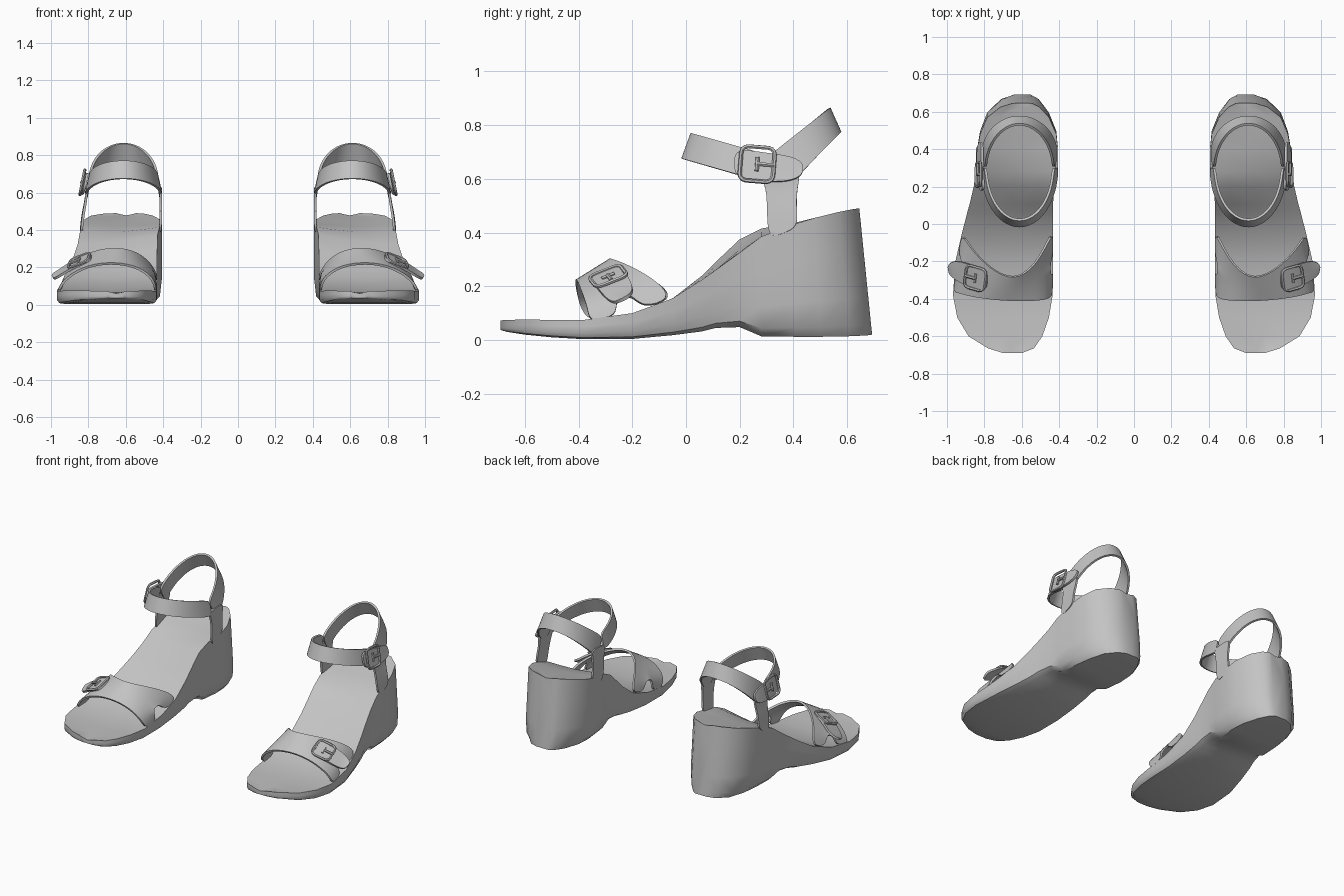
import bpy, bmesh, math
from mathutils import Vector, Matrix

if "Cube" in bpy.data.objects:
    bpy.data.objects.remove(bpy.data.objects["Cube"])

grey = bpy.data.materials.new("soft grey")
grey.diffuse_color = (0.55, 0.55, 0.55, 1)
grey.use_nodes = True
grey.node_tree.nodes["Principled BSDF"].inputs["Base Color"].default_value = grey.diffuse_color


def finish(ob, subdiv=0, thickness=0, angle=35):
    """Thicken, mirror to the second shoe, bake modifiers and shade."""
    if subdiv:
        ob.modifiers.new("smooth", 'SUBSURF').levels = subdiv
    if thickness:
        m = ob.modifiers.new("thick", 'SOLIDIFY')
        m.thickness, m.offset = thickness, 0
    name = ob.name
    dg = bpy.context.evaluated_depsgraph_get()
    mesh = bpy.data.meshes.new_from_object(ob.evaluated_get(dg))
    bpy.data.objects.remove(ob)
    bm = bmesh.new()
    bm.from_mesh(mesh)
    bmesh.ops.recalc_face_normals(bm, faces=bm.faces)
    bm.to_mesh(mesh)
    bm.free()
    mesh.materials.clear()
    mesh.materials.append(grey)
    new = bpy.data.objects.new(name, mesh)
    bpy.context.collection.objects.link(new)
    new.modifiers.new("second_shoe", 'MIRROR').use_mirror_merge = False
    bpy.ops.object.select_all(action='DESELECT')
    new.select_set(True)
    bpy.context.view_layer.objects.active = new
    bpy.ops.object.shade_smooth_by_angle(angle=math.radians(angle))
    return new


def add(name, bm):
    mesh = bpy.data.meshes.new(name)
    bm.to_mesh(mesh)
    bm.free()
    ob = bpy.data.objects.new(name, mesh)
    bpy.context.collection.objects.link(ob)
    return ob


def band(name, lower, upper, rows=(0, .5, 1), notch=False, subdiv=2):
    """Strap spanned between a lower and an upper edge line."""
    bm = bmesh.new()
    cols = [[bm.verts.new(Vector(a).lerp(Vector(b), r)) for r in rows]
            for a, b in zip(lower, upper)]
    last = len(cols) - 2
    for i in range(last + 1):
        for j in range(len(rows) - 1):
            if notch and i in (0, last) and j == 1:
                continue        # cut-out between the two feet of the strap
            bm.faces.new((cols[i][j], cols[i + 1][j],
                          cols[i + 1][j + 1], cols[i][j + 1]))
    return finish(add(name, bm), subdiv, 0.013)


# --- wedge sole: stations (y, inner x, outer x, bottom z, top z, inner rim rise)
stations = [
    (-.69, .60, .70, .037, .073, 0), (-.665, .535, .78, .030, .075, 0),
    (-.60, .49, .885, .020, .076, 0), (-.50, .455, .945, .010, .075, 0),
    (-.38, .435, .968, .003, .075, 0), (-.20, .432, .955, .004, .10, 0),
    (-.05, .432, .92, .018, .155, 0), (.06, .432, .892, .032, .225, .015),
    (.11, .432, .878, .045, .26, .03), (.20, .43, .857, .048, .325, .05),
    (.28, .42, .846, .014, .385, .03), (.40, .407, .838, .012, .43, .005),
    (.48, .415, .823, .012, .455, 0), (.57, .455, .785, .014, .477, 0),
    (.625, .505, .715, .017, .488, 0), (.645, .545, .65, .02, .49, 0)]
# cross-section (across, up); the footbed is slightly dished
section = [(.5, 0), (.9, 0), (.975, .08), (1, .3), (1, .65), (1, 1),
           (.8, .98), (.5, .97), (.2, .98), (0, 1), (0, .65), (0, .3),
           (.025, .08), (.1, 0)]
bm = bmesh.new()
rings = []
for y, xi, xo, zb, zt, rise in stations:
    ring = []
    lean = .048 * min(1, max(0, (y - .35) / .28))
    for u, v in section:
        top = zt + rise * (1 - u)
        dish = .012 if v in (.97, .98) else 0
        h = zb + (top - zb) * (1 if dish else v) - dish * (2 if v == .97 else 1) * .5
        ring.append(bm.verts.new((xi + (xo - xi) * u, y + lean * (1 - v), h)))
    rings.append(ring)
n = len(section)
for a, b in zip(rings, rings[1:]):
    for i in range(n):
        bm.faces.new((a[i], a[(i + 1) % n], b[(i + 1) % n], b[i]))
bm.faces.new(rings[0])
bm.faces.new(rings[-1])
finish(add("wedge_sole", bm), angle=40)


# --- ankle straps
def arc(a0, a1, cy, rx, ry, z_side, z_end, steps=12):
    pts = []
    for k in range(steps + 1):
        a = math.radians(a0 + (a1 - a0) * k / steps)
        s = abs(math.sin(a))
        pts.append((.612 + rx * math.cos(a), cy + ry * math.sin(a),
                    z_side + (z_end - z_side) * s))
    return pts


band("ankle_front_strap", arc(180, 360, .30, .203, .315, .585, .675),
     arc(180, 360, .30, .180, .28, .69, .77))
band("ankle_back_strap", arc(0, 180, .37, .200, .205, .56, .775),
     arc(0, 180, .29, .182, .245, .67, .865))

# --- side supports joining the ankle straps to the sole
for name, foot, mid, top in (("outer_support", .838, .828, .81),
                             ("inner_support", .418, .41, .414)):
    band(name,
         [(foot, .305, .375), (mid, .302, .48), (top, .30, .57), (top, .27, .62)],
         [(foot, .42, .42), (mid, .41, .50), (top, .415, .575), (top, .43, .63)])

# --- ankle strap loose end
band("ankle_strap_end",
     [(.826, .18, .60), (.836, .30, .588), (.836, .39, .59), (.828, .435, .615)],
     [(.802, .18, .715), (.812, .30, .695), (.812, .39, .685), (.812, .435, .66)])

# --- toe strap with forked feet
band("toe_strap",
     [(.44, -.36, .06), (.447, -.40, .135), (.53, -.41, .20), (.65, -.41, .225),
      (.78, -.40, .215), (.88, -.385, .17), (.945, -.365, .115), (.962, -.36, .06)],
     [(.437, -.05, .15), (.455, -.08, .20), (.52, -.21, .27), (.62, -.295, .302),
      (.72, -.27, .297), (.82, -.19, .265), (.89, -.10, .21), (.917, -.05, .15)],
     rows=(0, .36, .62, 1), notch=True)

# --- toe strap loose end
band("toe_strap_end",
     [(.79, -.365, .235), (.88, -.335, .20), (.95, -.30, .155), (.985, -.27, .135)],
     [(.78, -.25, .278), (.87, -.22, .245), (.95, -.19, .185), (.998, -.215, .16)])


# --- buckles
def buckle(name, centre, along, across, w, h):
    x = Vector(along).normalized()
    z = x.cross(Vector(across)).normalized()
    y = z.cross(x)
    frame = Matrix((x, y, z)).transposed().to_4x4()
    frame.translation = centre
    cu = bpy.data.curves.new(name, 'CURVE')
    cu.dimensions = '3D'
    cu.bevel_depth, cu.bevel_resolution, cu.use_fill_caps = .008, 1, True
    r = .025
    rim = []
    for q, (sx, sy) in enumerate(((1, 1), (-1, 1), (-1, -1), (1, -1))):
        for k in range(4):
            a = math.radians(90 * q + 30 * k)
            rim.append((sx * (w / 2 - r) + r * math.cos(a),
                        sy * (h / 2 - r) + r * math.sin(a), 0))
    prong = [(0, 0, .004), (w / 2, 0, .004)]
    bar = [(0, -h * .2, 0), (0, h * .2, 0)]
    for pts, cyclic in ((rim, True), (prong, False), (bar, False)):
        sp = cu.splines.new('POLY')
        sp.points.add(len(pts) - 1)
        for p, co in zip(sp.points, pts):
            p.co = (*(frame @ Vector(co)), 1)
        sp.use_cyclic_u = cyclic
    ob = bpy.data.objects.new(name, cu)
    bpy.context.collection.objects.link(ob)
    finish(ob, angle=50)


buckle("ankle_buckle", (.832, .265, .655), (0, 1, -.08), (-.2, .08, 1), .125, .13)
buckle("toe_buckle", (.85, -.29, .238), (.12, .035, -.045), (-.02, .11, .045), .115, .125)
